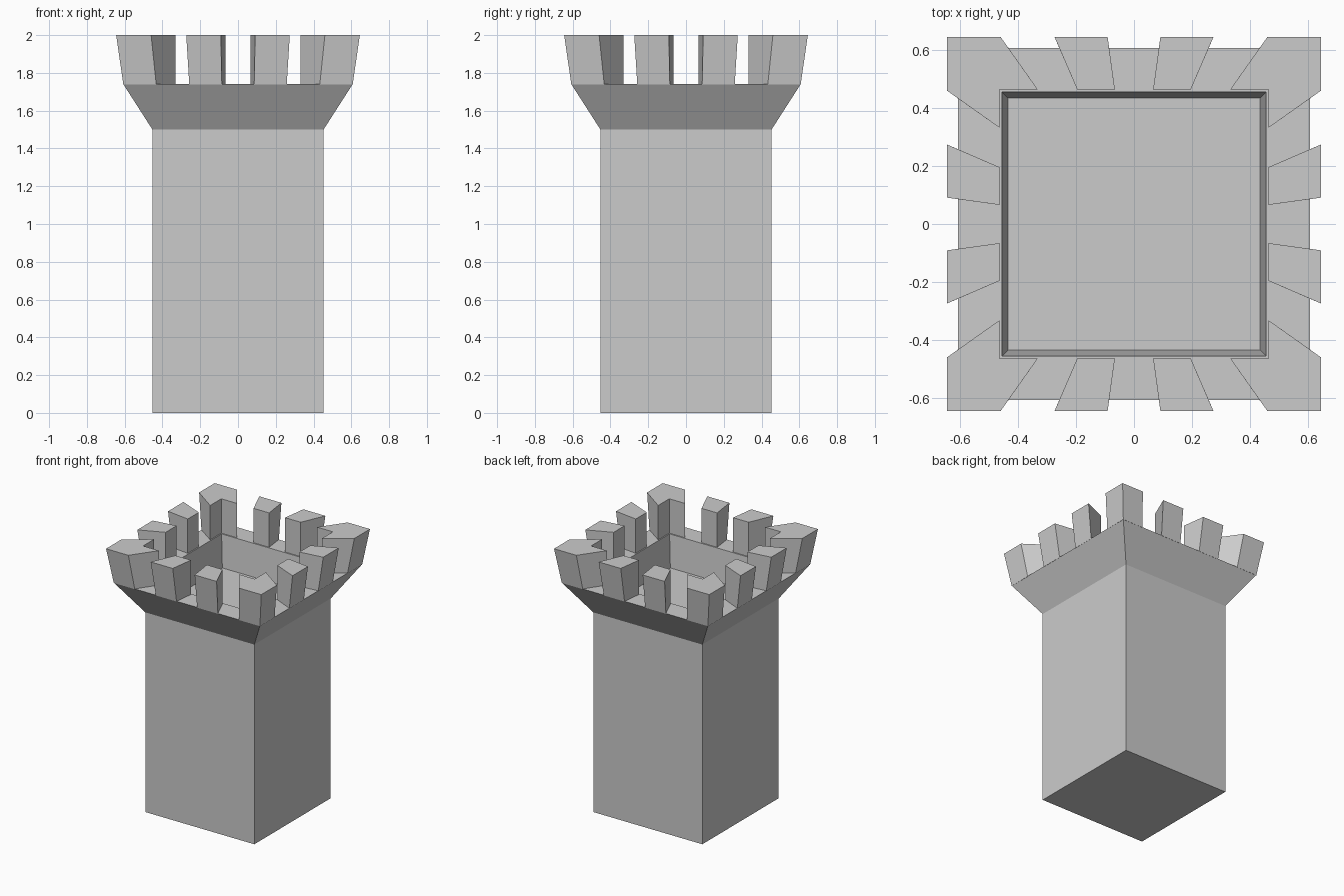
import bpy, bmesh
from math import pi
from mathutils import Matrix

if "Cube" in bpy.data.objects:
    bpy.data.objects.remove(bpy.data.objects["Cube"])

def finish(bm, name):
    bmesh.ops.recalc_face_normals(bm, faces=bm.faces)
    mesh = bpy.data.meshes.new(name)
    bm.to_mesh(mesh)
    bm.free()
    obj = bpy.data.objects.new(name, mesh)
    bpy.context.collection.objects.link(obj)
    return obj

def loft(bm, rings):
    # Skin successive closed outlines and cap both ends
    loops = [[bm.verts.new(p) for p in ring] for ring in rings]
    n = len(loops[0])
    for a, b in zip(loops, loops[1:]):
        for i in range(n):
            j = (i + 1) % n
            bm.faces.new((a[i], a[j], b[j], b[i]))
    bm.faces.new(loops[0][::-1])
    bm.faces.new(loops[-1])

# Square tower: shaft, flared top, ledge and sunken floor (half width, z)
profile = [(0.453, 0), (0.453, 1.5), (0.607, 1.74), (0.455, 1.742), (0.434, 1.5)]
bm = bmesh.new()
loft(bm, [[(sx * r, sy * r, z) for sx, sy in ((-1, -1), (1, -1), (1, 1), (-1, 1))]
          for r, z in profile])
finish(bm, "tower")

OUT, INN, LEDGE, TOP = 0.645, 0.464, 1.738, 2.0
TAPER = 0.607 / OUT

def merlon(name, outline, turn):
    # Outer points lean outward towards the top, inner points stay vertical
    bm = bmesh.new()
    low = [(x * TAPER, y * TAPER, LEDGE) if max(abs(x), abs(y)) >= OUT else (x, y, LEDGE)
           for x, y in outline]
    loft(bm, [low, [(x, y, TOP) for x, y in outline]])
    bm.transform(Matrix.Rotation(turn * pi / 2, 4, 'Z'))
    finish(bm, name)

# Two merlons per side and one L-shaped merlon per corner
side = [(0.066, INN), (0.196, INN), (0.274, OUT), (0.091, OUT)]
corner = [(0.332, INN), (INN, INN), (INN, 0.332), (OUT, 0.46), (OUT, OUT), (0.46, OUT)]
for k in range(4):
    merlon(f"side_merlon_a_{k}", side, k)
    merlon(f"side_merlon_b_{k}", [(-x, y) for x, y in side], k)
    merlon(f"corner_merlon_{k}", corner, k)
